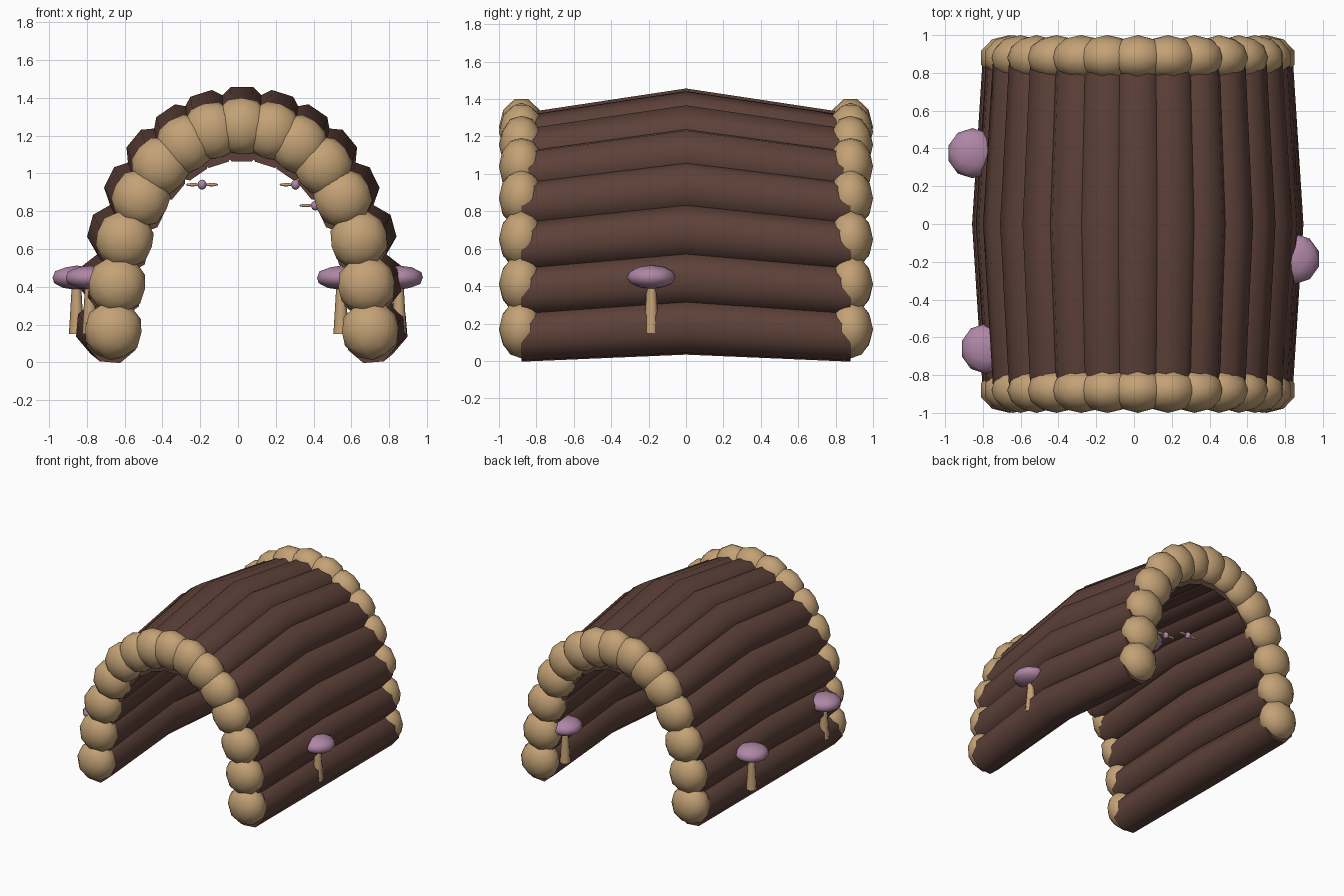
import bpy, bmesh, math
from mathutils import Vector, Matrix

cube = bpy.data.objects.get("Cube")
if cube:
    bpy.data.objects.remove(cube)


def material(name, rgb):
    m = bpy.data.materials.new(name)
    m.use_nodes = True
    m.diffuse_color = (*rgb, 1)
    m.node_tree.nodes["Principled BSDF"].inputs["Base Color"].default_value = (*rgb, 1)
    return m


BARK = material("dark_bark", (0.109, 0.052, 0.04))
WOOD = material("cut_wood", (0.55, 0.36, 0.18))
CAP = material("mauve_cap", (0.43, 0.24, 0.38))


def finish(name, bm, mat):
    bmesh.ops.recalc_face_normals(bm, faces=bm.faces)
    mesh = bpy.data.meshes.new(name)
    bm.to_mesh(mesh)
    bm.free()
    mesh.materials.append(mat)
    ob = bpy.data.objects.new(name, mesh)
    bpy.context.collection.objects.link(ob)
    bpy.ops.object.select_all(action='DESELECT')
    ob.select_set(True)
    bpy.context.view_layer.objects.active = ob
    bpy.ops.object.shade_smooth_by_angle(angle=math.radians(60))
    return ob


def ball(name, centre, radii, mat, turn=0.0):
    bm = bmesh.new()
    bmesh.ops.create_icosphere(
        bm, subdivisions=2, radius=1,
        matrix=Matrix.Translation(centre) @ Matrix.Rotation(turn, 4, 'Y') @ Matrix.Diagonal((*radii, 1)))
    return finish(name, bm, mat)


def log(name, sections, turn):
    """Eight-sided log through (centre, radius) sections, one flat side facing outward."""
    bm = bmesh.new()
    rings = []
    for c, apothem in sections:
        r = apothem / math.cos(math.pi / 8)
        ring = []
        for i in range(8):
            a = turn + (i + 0.5) * math.tau / 8
            ring.append(bm.verts.new(c + Vector((math.cos(a) * r, 0, math.sin(a) * r))))
        rings.append(ring)
    for lower, upper in zip(rings, rings[1:]):
        for i in range(8):
            j = (i + 1) % 8
            bm.faces.new((lower[i], lower[j], upper[j], upper[i]))
    bm.faces.new(rings[0])
    bm.faces.new(rings[-1])
    return finish(name, bm, BARK)


# Arch of fifteen points: one half mirrored about its centre line
MIDDLE = 0.02
half = [(0.68, 0.17), (0.66, 0.41), (0.62, 0.65), (0.535, 0.87),
        (0.43, 1.04), (0.30, 1.155), (0.16, 1.225)]
arch = half + [(0, 1.25)] + [(-x, z) for x, z in reversed(half)]

END = 0.88
for n, (x, z) in enumerate(arch):
    before = arch[max(n - 1, 0)]
    after = arch[min(n + 1, len(arch) - 1)]
    turn = math.atan2(after[1] - before[1], after[0] - before[0]) - math.pi / 2

    # Log, bowed outward in the middle
    end_z = 0.13 + (z - 0.17) * 0.985
    mid = Vector((MIDDLE + x * 1.07, 0, 0.183 + (z - 0.17) * 1.045))
    tips = [Vector((MIDDLE + x * 1.01, s * END, end_z)) for s in (-1, 1)]
    log(f"arch_log_{n + 1}", [(tips[0], 0.13), (mid, 0.145), (tips[1], 0.13)], turn)

    # Rounded pale knobs on both ends
    for side, s in (("front", -1), ("back", 1)):
        ball(f"{side}_end_knob_{n + 1}", (MIDDLE + x, s * END, z),
             (0.157, 0.12, 0.157), WOOD, -turn)


# Mushrooms on the lower logs
def mushroom(name, x, y):
    bm = bmesh.new()
    bmesh.ops.create_cone(bm, cap_ends=True, segments=8, radius1=0.04, radius2=0.024,
                          depth=0.27, matrix=Matrix.Translation((x, y, 0.285)))
    finish(name + "_stem", bm, WOOD)
    ball(name + "_cap", (x, y, 0.448), (0.133, 0.133, 0.064), CAP)


for name, x, y in (("left_mushroom", 0.852, -0.185),
                   ("right_back_mushroom", -0.855, 0.375),
                   ("right_front_mushroom", -0.785, -0.66),
                   ("inner_mushroom", 0.545, 0.78)):
    mushroom(name, x, y)

# Small winged insects hovering under the arch
for n, (x, y, z) in enumerate([(-0.19, 0.4, 0.94), (-0.185, 0.15, 1.05),
                               (0.305, 0.2, 0.94), (0.41, 0.4, 0.83)]):
    ball(f"insect_body_{n + 1}", (x, y, z), (0.024, 0.024, 0.027), CAP)
    for side, s in (("left", 1), ("right", -1)):
        ball(f"insect_{side}_wing_{n + 1}", (x + s * 0.05, y, z), (0.036, 0.014, 0.009), WOOD)
